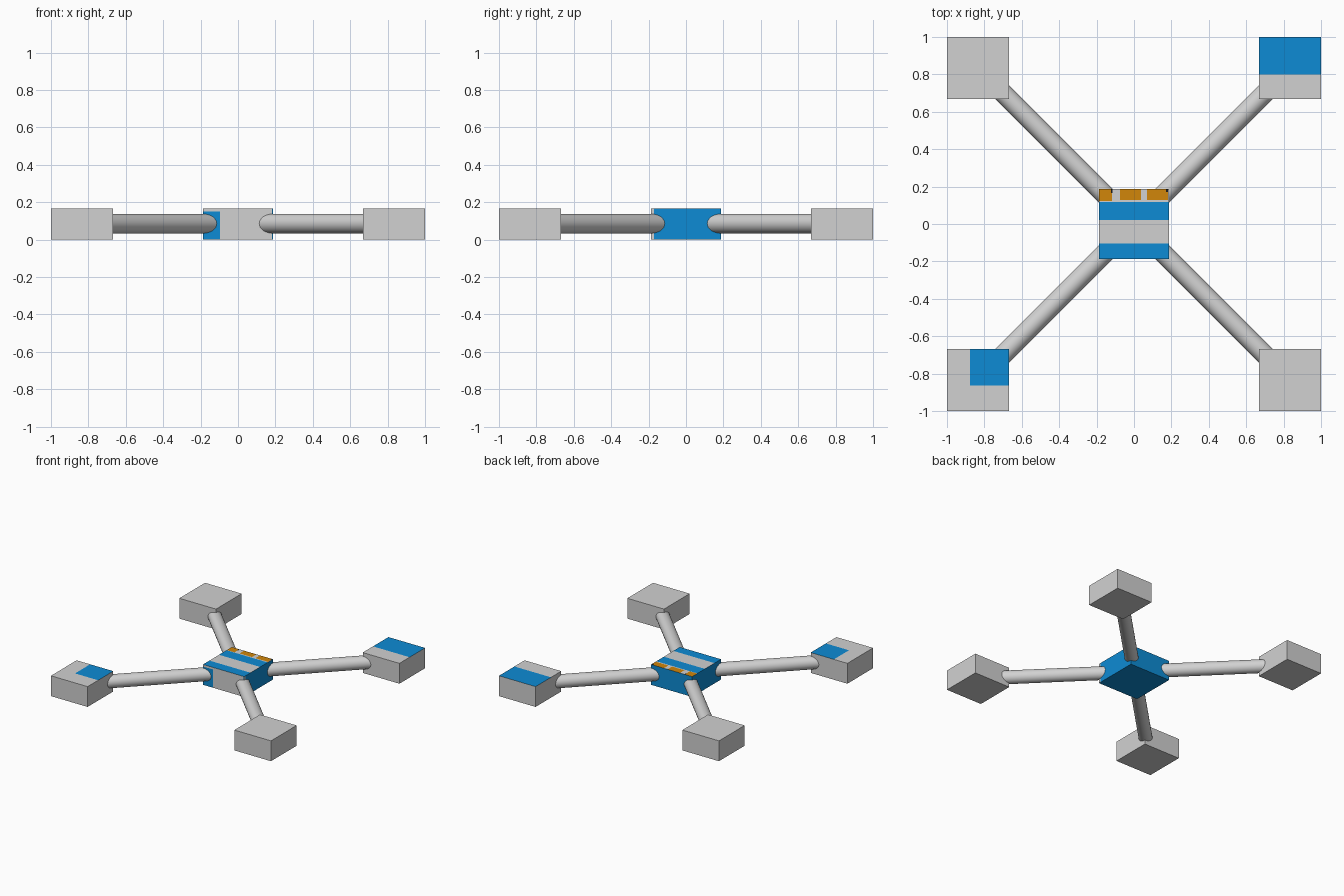
import bpy, bmesh, math
from mathutils import Vector

if "Cube" in bpy.data.objects:
    bpy.data.objects.remove(bpy.data.objects["Cube"])

H = 0.167   # height of blocks and hub
B = 0.187   # half width of hub
R = 0.052   # arm radius


def material(name, rgb):
    m = bpy.data.materials.new(name)
    m.diffuse_color = (*rgb, 1)
    m.use_nodes = True
    m.node_tree.nodes["Principled BSDF"].inputs["Base Color"].default_value = m.diffuse_color
    return m


MATS = [material("light grey", (0.64, 0.64, 0.64)),
        material("blue", (0.004, 0.26, 0.66)),
        material("orange", (0.64, 0.24, 0.003)),
        material("black", (0.01, 0.01, 0.01))]
GREY, BLUE, ORANGE, BLACK = range(4)


def box(name, lo, hi, cuts=(), rule=None):
    """Box cut by axis planes (axis, value), coloured per face by rule(normal, centre)."""
    bm = bmesh.new()
    bmesh.ops.create_cube(bm, size=1)
    lo, hi = Vector(lo), Vector(hi)
    for v in bm.verts:
        v.co = Vector((lo[i] + (v.co[i] + 0.5) * (hi[i] - lo[i]) for i in range(3)))
    for axis, value in cuts:
        n = Vector((0, 0, 0))
        n[axis] = 1
        bmesh.ops.bisect_plane(bm, geom=bm.verts[:] + bm.edges[:] + bm.faces[:],
                               dist=1e-5, plane_co=n * value, plane_no=n)
    bm.normal_update()
    if rule:
        for f in bm.faces:
            f.material_index = rule(f.normal, f.calc_center_median())
    me = bpy.data.meshes.new(name)
    bm.to_mesh(me)
    bm.free()
    for m in MATS:
        me.materials.append(m)
    ob = bpy.data.objects.new(name, me)
    bpy.context.collection.objects.link(ob)
    return ob


# Hub: painted patches on top (colour, x0, x1, y0, y1), the first match wins
PATCHES = [(BLACK, -0.123, -0.115, 0.165, B),
           (BLACK, 0.172, 0.182, 0.172, B),
           (ORANGE, -B, -0.118, 0.122, B),
           (ORANGE, -0.075, 0.037, 0.128, B),
           (ORANGE, 0.070, 0.182, 0.128, B),
           (BLUE, -B, B, 0.021, 0.118),
           (BLUE, -B, B, -B, -0.104)]


def hub_rule(n, c):
    if n.z > 0.5:
        for col, x0, x1, y0, y1 in PATCHES:
            if x0 < c.x < x1 and y0 < c.y < y1:
                return col
        return GREY
    if n.y < -0.5:
        return BLUE if (c.x < -0.097 and c.z < 0.15) or c.x > 0.182 else GREY
    if n.x > 0.5 and c.y < -0.17:
        return GREY
    return BLUE


cuts = {(0, v) for p in PATCHES for v in p[1:3]} | {(1, v) for p in PATCHES for v in p[3:5]}
cuts = sorted(c for c in cuts if abs(c[1]) < B) + [(0, -0.097), (1, -0.17), (2, 0.15)]
box("hub", (-B, -B, 0), (B, B, H), cuts, hub_rule)


# Corner blocks: two carry a blue top patch
def back_right_rule(n, c):
    return BLUE if n.z > 0.5 and c.y > 0.8 else GREY


def front_left_rule(n, c):
    return BLUE if n.z > 0.5 and c.x > -0.877 and c.y > -0.863 else GREY


PAINT = {(1, 1): ([(1, 0.8)], back_right_rule),
         (-1, -1): ([(0, -0.877), (1, -0.863)], front_left_rule)}

for sx in (-1, 1):
    for sy in (-1, 1):
        tag = ("back" if sy > 0 else "front") + ("_right" if sx > 0 else "_left")
        x, y = sorted((sx, sx * 0.667)), sorted((sy, sy * 0.667))
        block_cuts, rule = PAINT.get((sx, sy), ((), None))
        box(tag + "_block", (x[0], y[0], 0), (x[1], y[1], H), block_cuts, rule)

        # Diagonal round arm from inside the hub to inside the block
        a, b = 0.08, 0.74
        mid = (a + b) / 2
        bpy.ops.mesh.primitive_cylinder_add(
            vertices=32, radius=R, depth=(b - a) * math.sqrt(2),
            location=(sx * mid, sy * mid, H / 2 + 0.002),
            rotation=(0, math.pi / 2, math.atan2(sy, sx)))
        arm = bpy.context.object
        arm.name = tag + "_arm"
        arm.data.materials.append(MATS[GREY])
        bpy.ops.object.shade_smooth_by_angle(angle=math.radians(40))
